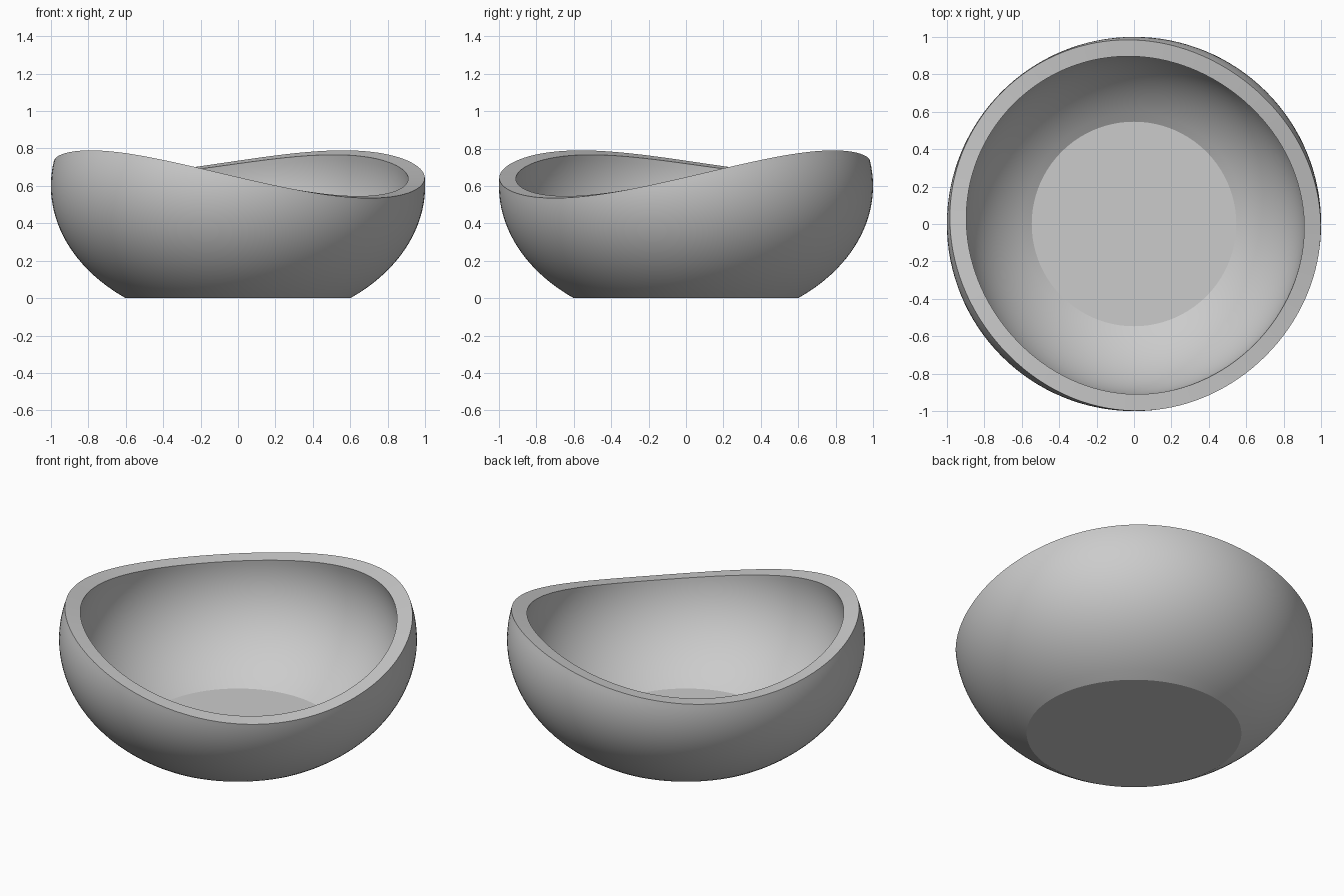
import bpy
import bmesh
from math import sin, cos, pi, sqrt, radians

cube = bpy.data.objects.get("Cube")
if cube:
    bpy.data.objects.remove(cube, do_unlink=True)

SEGMENTS = 128
ROWS = 24


def rim_height(angle, base, tilt, wave):
    """Wavy saddle rim, lowest toward the front left corner."""
    a = angle + pi / 4
    return base - tilt * cos(a) - wave * cos(2 * a)


def radius_at(z, centre, width, height):
    """Radius of a flattened sphere at height z."""
    return width * sqrt(1 - ((z - centre) / height) ** 2)


def wall(bm, floor, centre, width, height, rim):
    """Rings of vertices from the floor up to the wavy rim."""
    rings = []
    for row in range(ROWS + 1):
        ring = []
        for i in range(SEGMENTS):
            a = 2 * pi * i / SEGMENTS
            z = floor + (rim_height(a, *rim) - floor) * row / ROWS
            r = radius_at(z, centre, width, height)
            ring.append(bm.verts.new((r * cos(a), r * sin(a), z)))
        rings.append(ring)
    return rings


def bridge(bm, lower, upper):
    for i in range(SEGMENTS):
        j = (i + 1) % SEGMENTS
        bm.faces.new((lower[i], lower[j], upper[j], upper[i]))


# Outer shell, rim and inner shell as one closed skin
bm = bmesh.new()
outer = wall(bm, 0.0, 0.6, 1.0, 0.75, (0.691, 0.062, 0.094))
inner = wall(bm, 0.04, 0.59, 0.912, 0.687, (0.681, 0.054, 0.081))
skin = outer + inner[::-1]
for lower, upper in zip(skin, skin[1:]):
    bridge(bm, lower, upper)

# Flat foot and flat inside floor
bm.faces.new(outer[0][::-1])
bm.faces.new(inner[0])
bmesh.ops.recalc_face_normals(bm, faces=bm.faces)

mesh = bpy.data.meshes.new("bowl")
bm.to_mesh(mesh)
bm.free()
bowl = bpy.data.objects.new("bowl", mesh)
bpy.context.collection.objects.link(bowl)

# Plain grey finish
grey = bpy.data.materials.new("plain grey")
grey.use_nodes = True
colour = (0.6, 0.6, 0.6, 1.0)
grey.diffuse_color = colour
grey.node_tree.nodes["Principled BSDF"].inputs["Base Color"].default_value = colour
mesh.materials.append(grey)

# Smooth walls with crisp rim, foot and floor edges
bpy.ops.object.select_all(action="DESELECT")
bowl.select_set(True)
bpy.context.view_layer.objects.active = bowl
bpy.ops.object.shade_smooth_by_angle(angle=radians(20))
